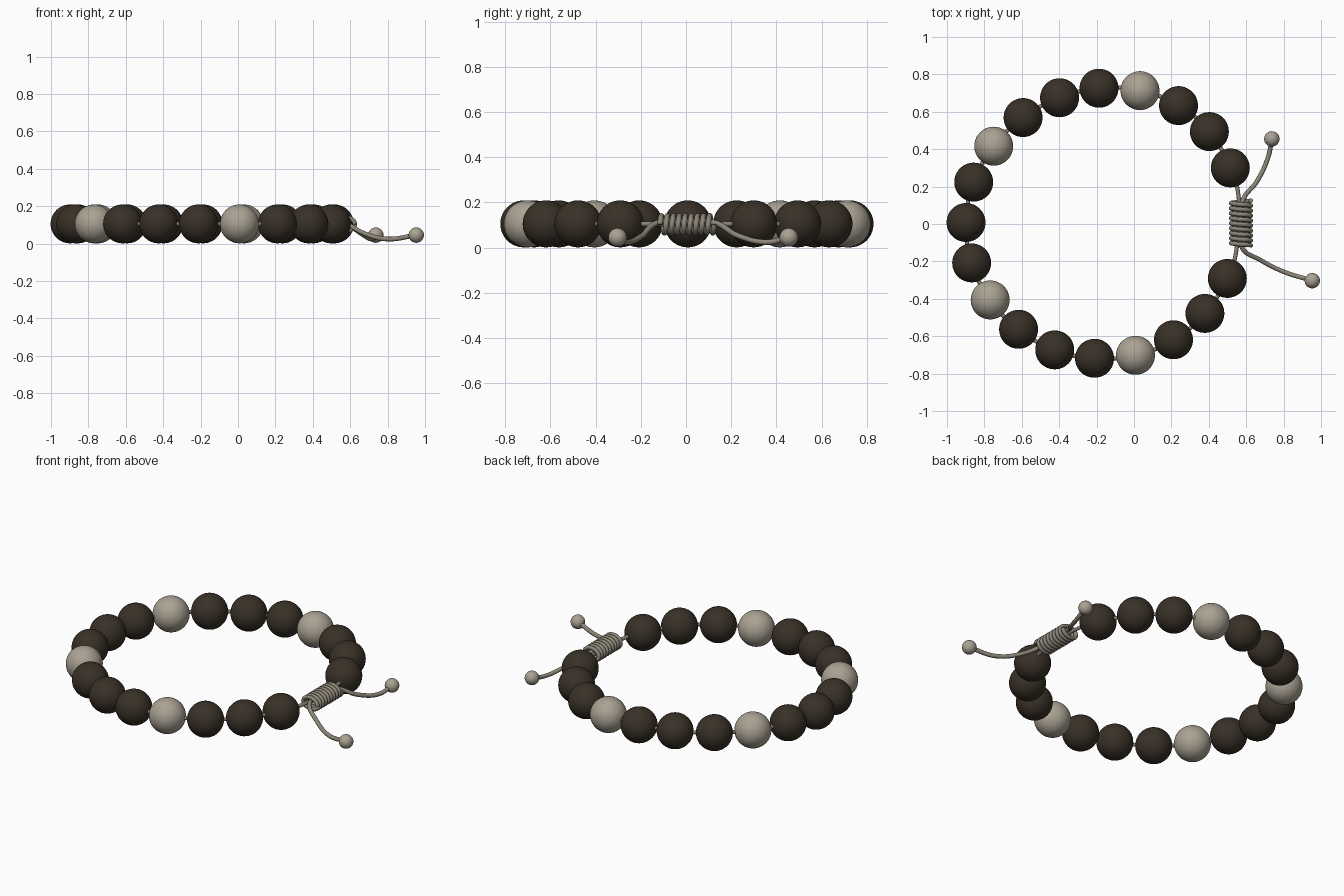
import bpy, math

if "Cube" in bpy.data.objects:
    bpy.data.objects.remove(bpy.data.objects["Cube"])


def material(name, rgb):
    m = bpy.data.materials.new(name)
    m.diffuse_color = (*rgb, 1)
    m.use_nodes = True
    m.node_tree.nodes["Principled BSDF"].inputs["Base Color"].default_value = m.diffuse_color
    return m


DARK = material("dark wood", (0.040, 0.030, 0.020))
PALE = material("pale stone", (0.40, 0.36, 0.29))
CORD = material("cord grey", (0.27, 0.24, 0.19))
Z = 0.105        # height of the bracelet's centre line
BEAD_R = 0.104


def bead(name, loc, r, mat):
    bpy.ops.mesh.primitive_uv_sphere_add(segments=48, ring_count=24, radius=r, location=loc)
    o = bpy.context.object
    o.name = name
    o.data.materials.append(mat)
    bpy.ops.object.shade_smooth()


def cord(name, pts, r, kind='BEZIER'):
    """Round cord following the given points, converted to a mesh."""
    cu = bpy.data.curves.new(name, 'CURVE')
    cu.dimensions = '3D'
    cu.bevel_depth = r
    cu.bevel_resolution = 3
    cu.resolution_u = 8
    cu.use_fill_caps = True
    s = cu.splines.new(kind)
    if kind == 'BEZIER':
        s.bezier_points.add(len(pts) - 1)
        for p, co in zip(s.bezier_points, pts):
            p.co = co
            p.handle_left_type = p.handle_right_type = 'AUTO'
    else:
        s.points.add(len(pts) - 1)
        for p, co in zip(s.points, pts):
            p.co = (*co, 1)
    o = bpy.data.objects.new(name, cu)
    bpy.context.collection.objects.link(o)
    cu.materials.append(CORD)
    bpy.ops.object.select_all(action='DESELECT')
    o.select_set(True)
    bpy.context.view_layer.objects.active = o
    bpy.ops.object.convert(target='MESH')
    bpy.ops.object.shade_smooth_by_angle(angle=math.radians(50))


# Main beads, running round from the back of the knot to its front
ring = [(.515, .30), (.403, .494), (.238, .633), (.032, .713), (-.187, .726),
        (-.398, .675), (-.593, .569), (-.75, .416), (-.857, .224), (-.898, .008),
        (-.868, -.208), (-.769, -.406), (-.617, -.563), (-.424, -.673),
        (-.211, -.718), (.008, -.702), (.211, -.619), (.379, -.478), (.499, -.291)]
for i, (x, y) in enumerate(ring):
    pale = i % 4 == 3
    bead("pale_bead" if pale else "dark_bead", (x, y, Z), BEAD_R, PALE if pale else DARK)

# Cord threaded through the beads, with both ends entering the knot
path = [(.560, -.10), (.553, .19)] + ring + [(.538, -.19), (.560, .10)]
cord("threading_cord", [(x, y, Z) for x, y in path], 0.011)

# Wrapped knot: an oval coil
TURNS, STEPS = 9, 24
coil = []
for i in range(TURNS * STEPS + 1):
    t = i / STEPS
    a = t * 2 * math.pi
    coil.append((.572 + .053 * math.cos(a), -.115 + .24 * t / TURNS, Z - .002 + .038 * math.sin(a)))
cord("wrapped_knot", coil, 0.012, 'POLY')

# Loose tails that droop to the ground, each with a small end bead
tails = [[(.585, -.06, .110), (.580, .12, .112), (.660, .232, .052), (.718, .36, .024), (.737, .455, .045)],
         [(.585, .06, .110), (.575, -.12, .112), (.680, -.195, .052), (.800, -.255, .024), (.953, -.303, .045)]]
for pts in tails:
    cord("loose_tail", pts, 0.0125)
    bead("end_bead", pts[-1], 0.041, PALE)
